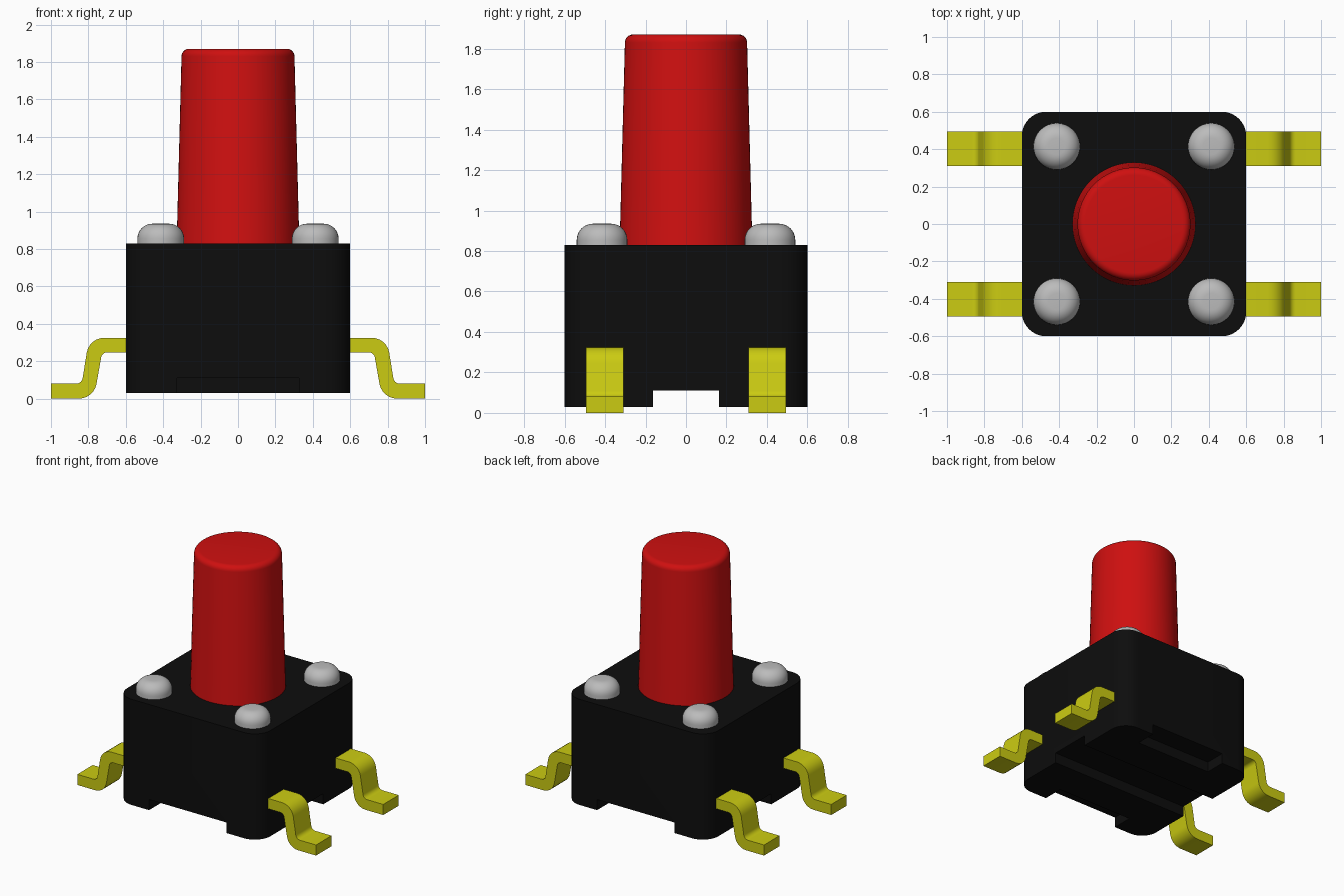
import bpy, bmesh, math

cube = bpy.data.objects.get("Cube")
if cube:
    bpy.data.objects.remove(cube, do_unlink=True)


def material(name, rgb, rough=0.5):
    m = bpy.data.materials.new(name)
    m.use_nodes = True
    m.diffuse_color = (*rgb, 1)
    p = next(n for n in m.node_tree.nodes if n.type == 'BSDF_PRINCIPLED')
    p.inputs["Base Color"].default_value = (*rgb, 1)
    p.inputs["Roughness"].default_value = rough
    return m


BLACK = material("black plastic", (0.004, 0.004, 0.004))
RED = material("red plastic", (0.62, 0.005, 0.005))
YELLOW = material("yellow metal", (0.60, 0.60, 0.006))
GREY = material("grey metal", (0.50, 0.50, 0.50))


def finish(name, bm, mat, angle=35):
    bmesh.ops.recalc_face_normals(bm, faces=bm.faces)
    mesh = bpy.data.meshes.new(name)
    bm.to_mesh(mesh)
    bm.free()
    ob = bpy.data.objects.new(name, mesh)
    bpy.context.collection.objects.link(ob)
    mesh.materials.append(mat)
    smooth(ob, angle)
    return ob


def activate(ob):
    bpy.ops.object.select_all(action='DESELECT')
    ob.select_set(True)
    bpy.context.view_layer.objects.active = ob


def smooth(ob, angle=35):
    activate(ob)
    bpy.ops.object.shade_smooth_by_angle(angle=math.radians(angle))


def arc(cx, cz, r, a0, a1, n=6):
    """Points on an arc, angles in degrees."""
    return [(cx + r * math.cos(math.radians(a0 + (a1 - a0) * i / n)),
             cz + r * math.sin(math.radians(a0 + (a1 - a0) * i / n))) for i in range(n + 1)]


def extrude(name, points, offset, mat):
    """Closed 3D outline extruded along a vector."""
    bm = bmesh.new()
    face = bm.faces.new([bm.verts.new(p) for p in points])
    moved = bmesh.ops.extrude_face_region(bm, geom=[face])["geom"]
    bmesh.ops.translate(bm, vec=offset, verts=[v for v in moved if isinstance(v, bmesh.types.BMVert)])
    # the starting face stays as the other cap
    if not face.is_valid:
        bmesh.ops.holes_fill(bm, edges=bm.edges)
    return finish(name, bm, mat)


def lathe(name, profile, x, y, mat, n=48):
    """Radius/height profile turned around a vertical axis, with flat caps."""
    bm = bmesh.new()
    rings = [[bm.verts.new((x + r * math.cos(2 * math.pi * i / n),
                            y + r * math.sin(2 * math.pi * i / n), z)) for i in range(n)]
             for r, z in profile]
    for a, b in zip(rings, rings[1:]):
        for i in range(n):
            j = (i + 1) % n
            bm.faces.new((a[i], a[j], b[j], b[i]))
    bm.faces.new(rings[0])
    bm.faces.new(rings[-1])
    return finish(name, bm, mat)


def cut_box(target, x0, x1, y0, y1, z0, z1):
    """Cut a box-shaped recess and drop the cutter."""
    cutter = extrude("recess_cutter", [(x0, y0, z0), (x1, y0, z0), (x1, y1, z0), (x0, y1, z0)],
                     (0, 0, z1 - z0), BLACK)
    cutter.hide_render = True
    mod = target.modifiers.new("recess", 'BOOLEAN')
    mod.operation = 'DIFFERENCE'
    mod.solver = 'EXACT'
    mod.object = cutter
    activate(target)
    bpy.ops.object.modifier_apply(modifier=mod.name)
    bpy.data.objects.remove(cutter, do_unlink=True)


# Housing: rounded block with recesses in the underside
H, R = 0.6, 0.13
outline = []
for k, (sx, sy) in enumerate([(1, 1), (-1, 1), (-1, -1), (1, -1)]):
    outline += arc(sx * (H - R), sy * (H - R), R, 90 * k, 90 * k + 90, 8)
housing = extrude("housing", [(x, y, 0.03) for x, y in outline], (0, 0, 0.80), BLACK)
cut_box(housing, -0.7, 0.7, -0.163, 0.163, -0.05, 0.11)
for s in (-1, 1):
    y0, y1 = sorted((s * 0.44, s * 0.7))
    cut_box(housing, -0.325, 0.325, y0, y1, -0.05, 0.11)
smooth(housing)

# Push button: tapered with a rounded rim
lathe("push_button", [(0.332, 0.80), (0.328, 0.83)] + arc(0.262, 1.83, 0.04, 0, 90), 0, 0, RED, 64)

# Rivets on the four corners
rivet = [(0.125, 0.81), (0.125, 0.855)] + arc(0.045, 0.855, 0.08, 0, 90, 8)[1:]
for sx in (-1, 1):
    for sy in (-1, 1):
        lathe("rivet_%s_%s" % ("left" if sx > 0 else "right", "back" if sy > 0 else "front"),
              rivet, sx * 0.413, sy * 0.415, GREY, 32)

# Gull-wing legs: bent strip profile extruded across its width
T = 10   # slope of the middle section from vertical, degrees
leg = ([(0.55, 0.325)] + arc(0.715, 0.23, 0.095, 90, T)
       + arc(0.865, 0.115, 0.035, 180 + T, 270) + [(1.0, 0.08), (1.0, 0.0)]
       + arc(0.85, 0.095, 0.095, 270, 180 + T)
       + arc(0.70, 0.215, 0.032, T, 90) + [(0.55, 0.247)])
for sx in (-1, 1):
    for sy in (-1, 1):
        extrude("leg_%s_%s" % ("left" if sx > 0 else "right", "back" if sy > 0 else "front"),
                [(sx * x, sy * 0.402 - 0.0925, z) for x, z in leg], (0, 0.185, 0), YELLOW)
